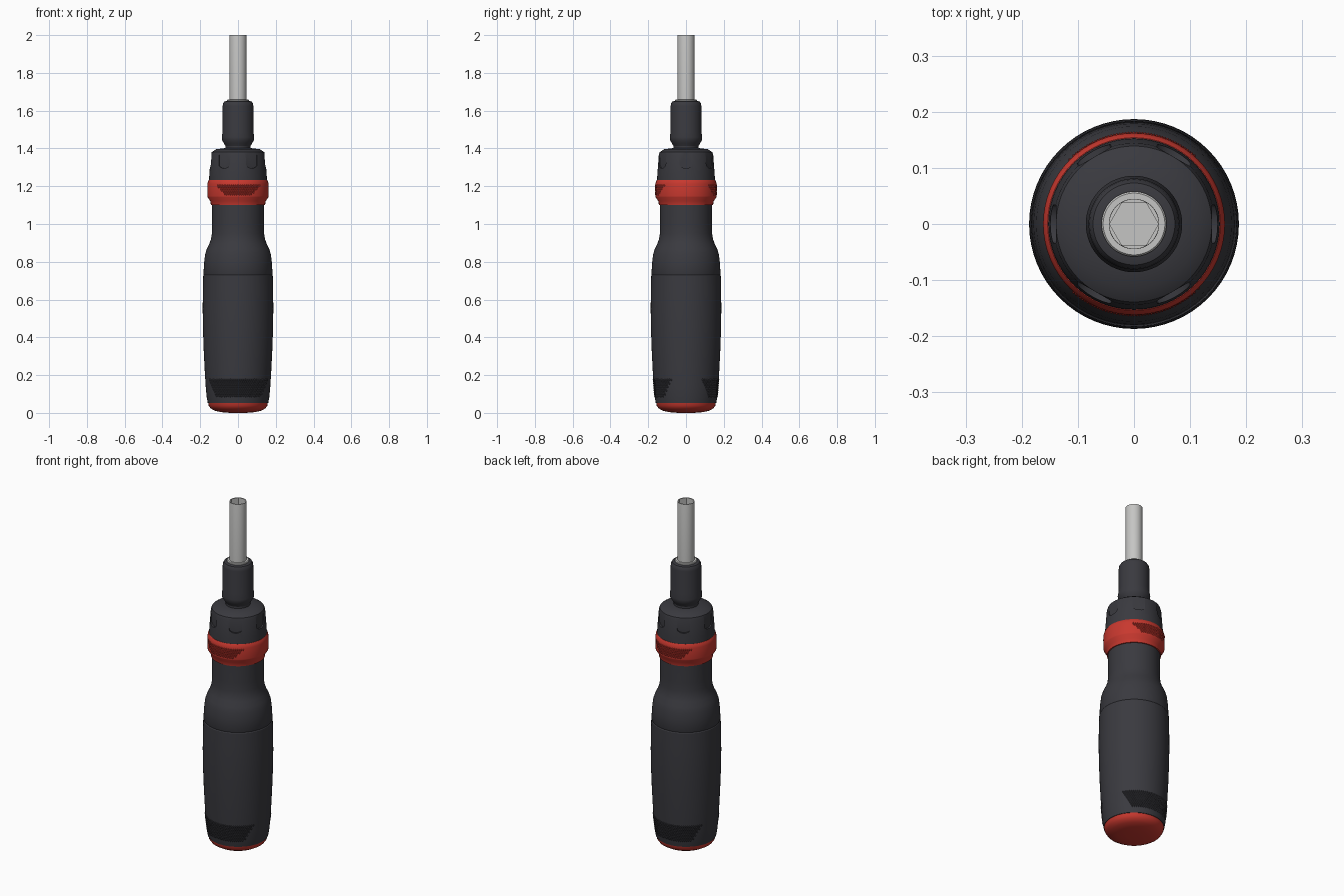
import bpy, bmesh, math
from mathutils import Matrix, Vector

cube = bpy.data.objects.get("Cube")
if cube:
    bpy.data.objects.remove(cube, do_unlink=True)


def material(name, rgb, rough=0.6):
    m = bpy.data.materials.new(name)
    m.use_nodes = True
    m.diffuse_color = (*rgb, 1)
    bsdf = m.node_tree.nodes["Principled BSDF"]
    bsdf.inputs["Base Color"].default_value = (*rgb, 1)
    bsdf.inputs["Roughness"].default_value = rough
    return m


CHARCOAL = material("charcoal rubber", (0.042, 0.042, 0.05))
RED = material("red plastic", (0.58, 0.04, 0.028))
STEEL = material("pale steel", (0.56, 0.56, 0.55))
SEGMENTS = 64


def finish(bm, name, mat=None):
    bmesh.ops.recalc_face_normals(bm, faces=bm.faces)
    me = bpy.data.meshes.new(name)
    bm.to_mesh(me)
    bm.free()
    ob = bpy.data.objects.new(name, me)
    bpy.context.collection.objects.link(ob)
    if mat:
        me.materials.append(mat)
    return ob


def activate(ob):
    bpy.ops.object.select_all(action='DESELECT')
    ob.select_set(True)
    bpy.context.view_layer.objects.active = ob


def smooth(ob, angle=28):
    activate(ob)
    bpy.ops.object.shade_smooth_by_angle(angle=math.radians(angle))


def cut(ob, cutter):
    cutter.hide_render = True
    mod = ob.modifiers.new("cut", 'BOOLEAN')
    mod.operation, mod.solver, mod.object = 'DIFFERENCE', 'EXACT', cutter
    activate(ob)
    bpy.ops.object.modifier_apply(modifier=mod.name)
    bpy.data.objects.remove(cutter, do_unlink=True)


def lathe(name, profile, mat, segments=SEGMENTS):
    """Revolve (radius, height) points around z and cap both ends."""
    bm = bmesh.new()
    rings = []
    for r, z in profile:
        rings.append([bm.verts.new((r * math.cos(a), r * math.sin(a), z))
                      for a in (math.tau * i / segments for i in range(segments))])
    for low, high in zip(rings, rings[1:]):
        for i in range(segments):
            j = (i + 1) % segments
            bm.faces.new((low[i], low[j], high[j], high[i]))
    bm.faces.new(rings[0][::-1])
    bm.faces.new(rings[-1])
    return finish(bm, name, mat)


def prism(bm, outline, depth):
    """Extrude a flat outline and return the new vertices."""
    verts = [bm.verts.new(p) for p in outline]
    face = bm.faces.new(verts)
    new = bmesh.ops.extrude_face_region(bm, geom=[face], use_keep_orig=True)["geom"]
    top = [v for v in new if isinstance(v, bmesh.types.BMVert)]
    bmesh.ops.translate(bm, verts=top, vec=depth)
    return verts + top


def knurl(name, mat, z0, z1, rows, radius, half_top, half_bottom, step):
    """Patches of small diamond studs on the front and the back."""
    bm = bmesh.new()
    dz = (z1 - z0) / rows
    for row in range(rows + 1):
        z = z0 + row * dz
        half = half_bottom + (half_top - half_bottom) * row / rows
        n = int(half / step)
        for k in range(-n, n + 1):
            offset = (k + 0.5 * (row % 2)) * step
            for facing in (-90, 90):
                a = math.radians(facing + offset)
                r = radius(z)
                out = Vector((math.cos(a), math.sin(a), 0))
                side = Vector((-out.y, out.x, 0)) * r * math.radians(step) * 0.46
                up = Vector((0, 0, dz * 0.85))
                base = out * (r - 0.001) + Vector((0, 0, z))
                tip = bm.verts.new(base + out * 0.004)
                corners = [bm.verts.new(base + d) for d in (side, up, -side, -up)]
                for i in range(4):
                    bm.faces.new((corners[i], corners[(i + 1) % 4], tip))
    return finish(bm, name, mat)


# Domed end cap
smooth(lathe("end_cap", [(0.04, 0), (0.09, 0.004), (0.125, 0.012), (0.145, 0.024),
                         (0.155, 0.038), (0.158, 0.054)], RED))

# Grip with a swelling body, a shoulder and a fine seam
grip = lathe("grip", [(0.15, 0.05), (0.16, 0.052), (0.166, 0.085), (0.171, 0.14), (0.176, 0.22),
                      (0.181, 0.32), (0.185, 0.43), (0.187, 0.55), (0.186, 0.64),
                      (0.184, 0.725), (0.181, 0.73), (0.183, 0.735), (0.179, 0.8),
                      (0.174, 0.84), (0.165, 0.868), (0.152, 0.895), (0.143, 0.92),
                      (0.138, 0.95), (0.137, 1.0), (0.137, 1.11)], CHARCOAL)
smooth(grip)
knurl("grip_knurling", CHARCOAL, 0.09, 0.175, 9, lambda z: 0.1665 + (z - 0.09) * 0.085, 62, 46, 3.6)

# Selector ring
smooth(lathe("selector_ring", [(0.13, 1.1), (0.143, 1.1), (0.147, 1.122), (0.161, 1.142),
                               (0.162, 1.148), (0.162, 1.212), (0.159, 1.226),
                               (0.154, 1.234), (0.12, 1.236)], RED))
knurl("ring_knurling", RED, 1.157, 1.204, 5, lambda z: 0.162, 44, 28, 3.6)

# Ratchet collar with six rounded finger notches
collar = lathe("collar", [(0.12, 1.232), (0.153, 1.234), (0.152, 1.26), (0.144, 1.365),
                          (0.139, 1.38), (0.115, 1.396), (0.065, 1.402)], CHARCOAL)
bm = bmesh.new()
width = 0.034
outline = [(0.139, width, 1.42), (0.139, -width, 1.42)]
for i in range(9):
    a = math.pi + math.pi * i / 8
    outline.append((0.139, width * math.cos(a), 1.315 + 0.02 * math.sin(a)))
for i in range(6):
    verts = prism(bm, outline, (0.06, 0, 0))
    bmesh.ops.rotate(bm, verts=verts, matrix=Matrix.Rotation(math.radians(60 * i), 3, 'Z'))
cut(collar, finish(bm, "notch_cutter"))
smooth(collar)

# Chuck nose above a narrow neck
smooth(lathe("chuck_nose", [(0.066, 1.395), (0.066, 1.412), (0.075, 1.428), (0.084, 1.443),
                            (0.086, 1.46), (0.081, 1.492), (0.081, 1.625), (0.079, 1.638),
                            (0.073, 1.648), (0.06, 1.652)], CHARCOAL))
smooth(lathe("chuck_rim", [(0.058, 1.645), (0.058, 1.656), (0.055, 1.66), (0.044, 1.66)], STEEL))

# Shaft with a hexagonal socket
shaft = lathe("shaft", [(0.045, 1.65), (0.045, 1.997), (0.0445, 2.0)], STEEL, 48)
bm = bmesh.new()
prism(bm, [(0.0435 * math.cos(math.radians(60 * i)), 0.0435 * math.sin(math.radians(60 * i)), 1.88)
           for i in range(6)], (0, 0, 0.2))
cut(shaft, finish(bm, "socket_cutter"))
smooth(shaft)
